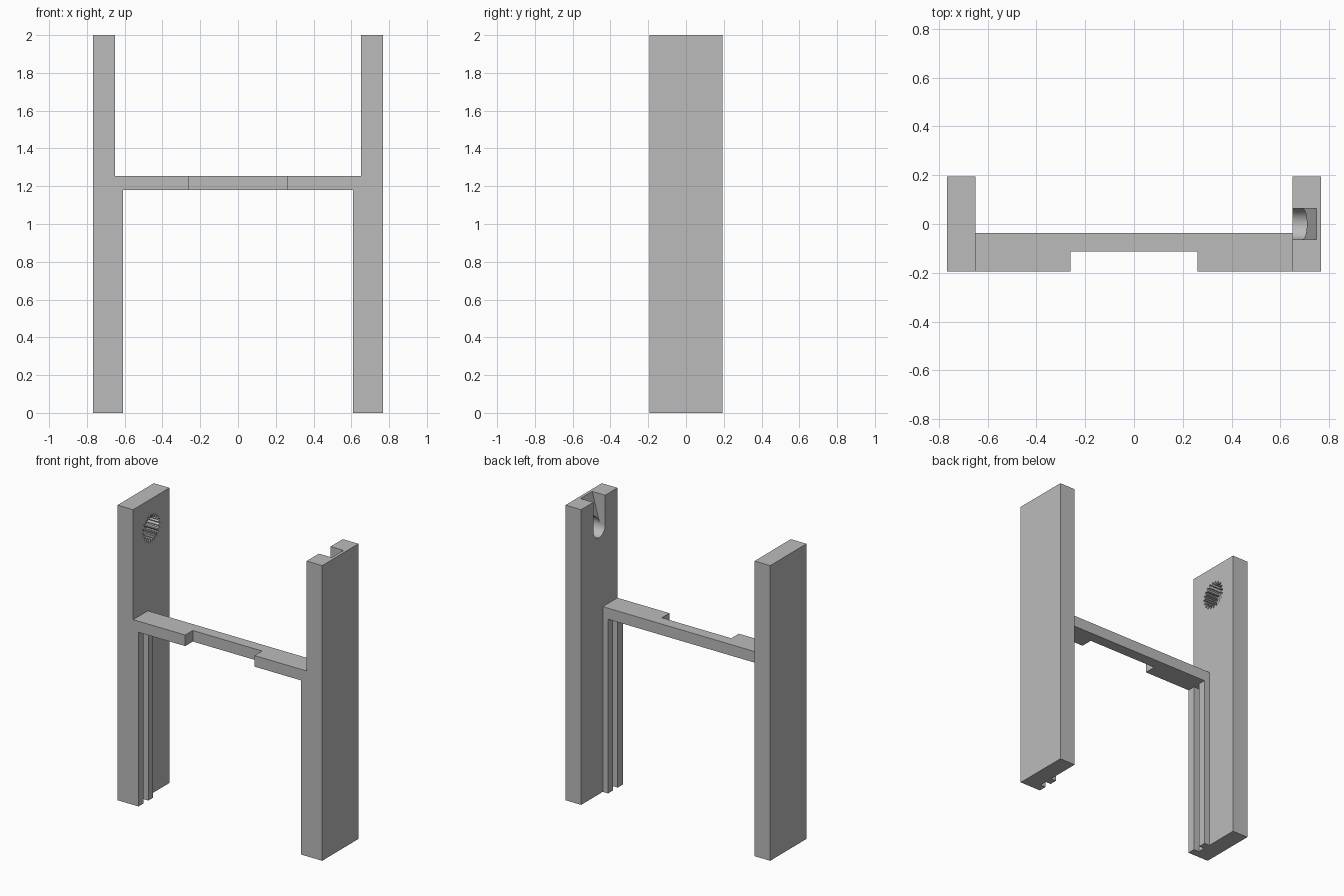
import bpy
import bmesh
from math import cos, sin, tau
from mathutils import Vector

cube = bpy.data.objects.get("Cube")
if cube:
    bpy.data.objects.remove(cube, do_unlink=True)

grey = bpy.data.materials.new("plain grey")
grey.use_nodes = True
grey.diffuse_color = (0.5, 0.5, 0.5, 1)
grey.node_tree.nodes["Principled BSDF"].inputs["Base Color"].default_value = (0.5, 0.5, 0.5, 1)


def prism(name, outline, axis, start, end):
    """Extrude a 2D outline along x, y or z."""
    place = {
        "x": lambda a, b, d: (d, a, b),
        "y": lambda a, b, d: (a, d, b),
        "z": lambda a, b, d: (a, b, d),
    }[axis]
    bm = bmesh.new()
    face = bm.faces.new([bm.verts.new(place(a, b, start)) for a, b in outline])
    extruded = bmesh.ops.extrude_face_region(bm, geom=[face])["geom"]
    moved = [v for v in extruded if isinstance(v, bmesh.types.BMVert)]
    bmesh.ops.translate(bm, verts=moved, vec=Vector(place(0, 0, end - start)))
    bmesh.ops.recalc_face_normals(bm, faces=bm.faces)
    mesh = bpy.data.meshes.new(name)
    bm.to_mesh(mesh)
    bm.free()
    mesh.materials.append(grey)
    obj = bpy.data.objects.new(name, mesh)
    bpy.context.collection.objects.link(obj)
    return obj


def box(name, x, y, z):
    corners = [(x[0], y[0]), (x[1], y[0]), (x[1], y[1]), (x[0], y[1])]
    return prism(name, corners, "z", *z)


def cut(target, cutter):
    mod = target.modifiers.new("cut", "BOOLEAN")
    mod.operation, mod.solver, mod.object = "DIFFERENCE", "EXACT", cutter
    bpy.ops.object.select_all(action="DESELECT")
    bpy.context.view_layer.objects.active = target
    target.select_set(True)
    bpy.ops.object.modifier_apply(modifier=mod.name)
    bpy.data.objects.remove(cutter, do_unlink=True)


OUT, INNER, RIB = 0.767, 0.65, 0.61
FRONT, BACK, BAR_BACK = -0.194, 0.194, -0.037
BAR_LOW, BAR_TOP = 1.18, 1.255
HOLE_Z, DEEP = 1.8, 0.747

# Side posts and the pair of guide ribs on each
posts = {}
for side, s in (("left", 1), ("right", -1)):
    xs = sorted((s * INNER, s * OUT))
    posts[side] = box(side + "_post", xs, (FRONT, BACK), (0, 2))
    xs = sorted((s * RIB, s * INNER))
    box(side + "_front_rib", xs, (FRONT, -0.14), (0, BAR_LOW))
    box(side + "_back_rib", xs, (-0.089, BAR_BACK), (0, BAR_LOW))

# Crossbar with a wide front notch
prism("crossbar", [(-INNER, FRONT), (-0.26, FRONT), (-0.26, -0.113), (0.26, -0.113),
                   (0.26, FRONT), (INNER, FRONT), (INNER, BAR_BACK), (-INNER, BAR_BACK)],
      "z", BAR_LOW, BAR_TOP)

# Toothed blind hole in the right post
TEETH = 20
toothed = []
for i in range(TEETH * 4):
    r = 0.093 if i % 4 < 2 else 0.074
    a = tau * i / (TEETH * 4)
    toothed.append((r * cos(a), HOLE_Z + r * sin(a)))
cut(posts["right"], prism("hole_cutter", toothed, "x", -DEEP, -0.6))

# Round seat in the left post, with a sloped lead-in from the top
R = 0.063
circle = [(R * cos(tau * i / 48), HOLE_Z + R * sin(tau * i / 48)) for i in range(48)]
cut(posts["left"], prism("seat_cutter", circle, "x", 0.6, DEEP))
ramp = [(0.6, HOLE_Z), (0.691, HOLE_Z), (DEEP, 2), (DEEP, 2.1), (0.6, 2.1)]
cut(posts["left"], prism("ramp_cutter", ramp, "y", -R, R))

bpy.ops.object.select_all(action="DESELECT")
posts["left"].select_set(True)
bpy.context.view_layer.objects.active = posts["left"]
bpy.ops.object.shade_smooth_by_angle(angle=0.4)
